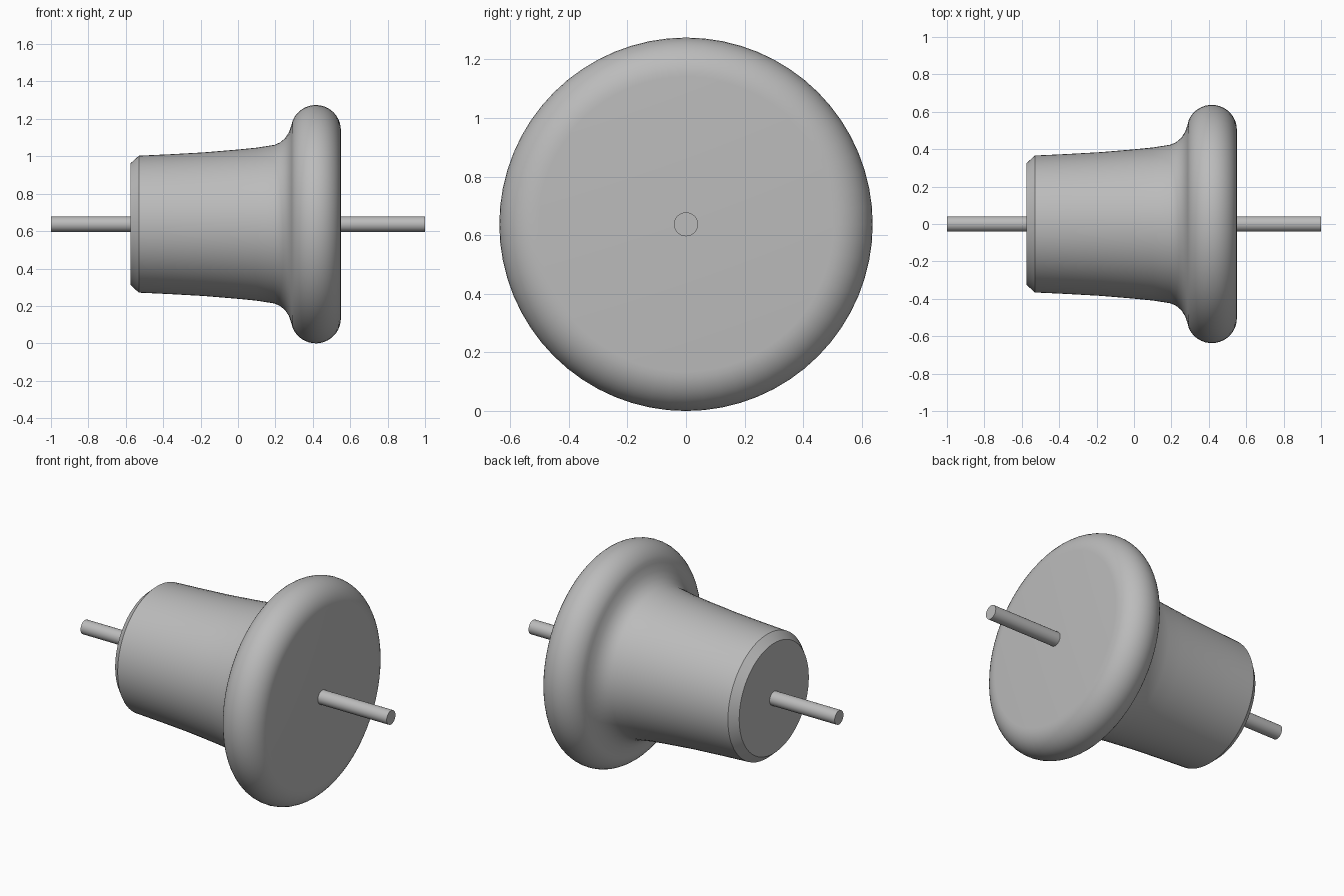
import bpy, bmesh, math
from mathutils import Matrix

cube = bpy.data.objects.get("Cube")
if cube:
    bpy.data.objects.remove(cube, do_unlink=True)

AXIS_Z = 0.637
SEGMENTS = 64

grey = bpy.data.materials.new("light grey")
grey.use_nodes = True
colour = (0.5, 0.5, 0.5, 1)
grey.diffuse_color = colour
grey.node_tree.nodes["Principled BSDF"].inputs["Base Color"].default_value = colour


def arc(cx, cr, rx, rr, start, end, steps):
    """Elliptical arc as (x, radius) points, angles in degrees."""
    angles = [math.radians(start + (end - start) * i / steps) for i in range(steps + 1)]
    return [(cx + rx * math.cos(a), cr + rr * math.sin(a)) for a in angles]


def turned(name, profile, segments):
    """Revolve an (x, radius) profile about the long axis and cap its ends."""
    bm = bmesh.new()
    rings = []
    for x, r in profile:
        ring = []
        for i in range(segments):
            a = math.tau * i / segments
            ring.append(bm.verts.new((x, r * math.cos(a), r * math.sin(a))))
        rings.append(ring)
    for a, b in zip(rings, rings[1:]):
        for i in range(segments):
            j = (i + 1) % segments
            bm.faces.new((a[i], a[j], b[j], b[i]))
    bm.faces.new(rings[0])
    bm.faces.new(rings[-1])
    bmesh.ops.recalc_face_normals(bm, faces=bm.faces)
    bm.transform(Matrix.Translation((0, 0, AXIS_Z)))
    mesh = bpy.data.meshes.new(name)
    bm.to_mesh(mesh)
    bm.free()
    mesh.materials.append(grey)
    obj = bpy.data.objects.new(name, mesh)
    bpy.context.collection.objects.link(obj)
    bpy.ops.object.select_all(action="DESELECT")
    obj.select_set(True)
    bpy.context.view_layer.objects.active = obj
    bpy.ops.object.shade_smooth_by_angle(angle=math.radians(30))
    return obj


# Flared body: chamfered small end, gentle taper, concave neck, rounded rim
body = [(-0.575, 0.325), (-0.53, 0.366), (-0.36, 0.374), (-0.18, 0.384),
        (0, 0.399), (0.1, 0.409), (0.195, 0.424)]
neck = [(0.225, 0.437), (0.252, 0.46), (0.273, 0.492), (0.287, 0.534)]
rim = arc(0.416, 0.503, 0.134, 0.134, 158, 0, 18)
turned("flared_body", body + neck + rim, SEGMENTS)

# Thin pins out of both ends
for name, inner, outer in (("small_end_pin", -0.56, -1), ("wide_end_pin", 0.53, 1)):
    turned(name, [(inner, 0.041), (outer, 0.041)], 32)
